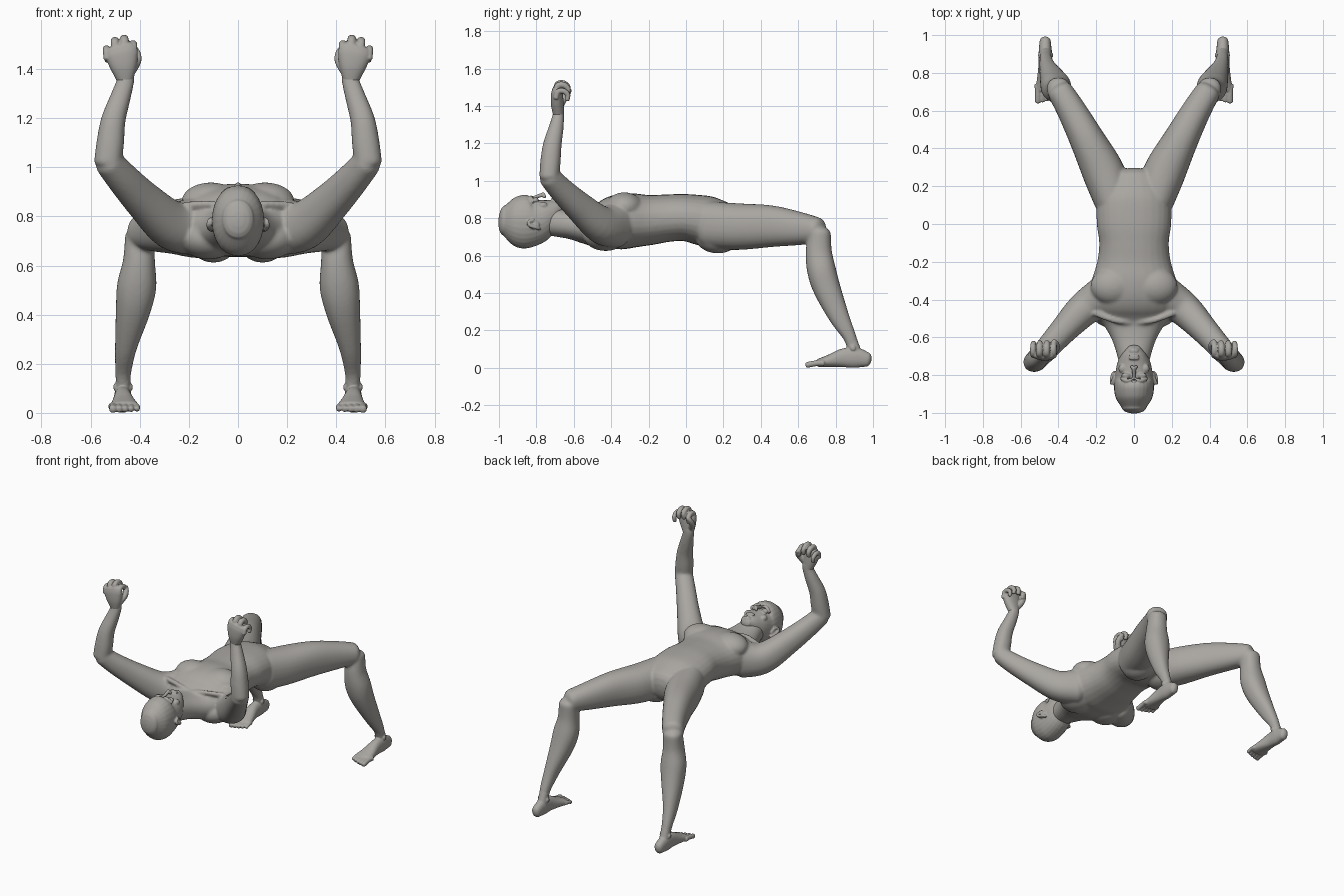
import bpy, bmesh, math
from mathutils import Vector, Matrix

cube = bpy.data.objects.get("Cube")
if cube:
    bpy.data.objects.remove(cube, do_unlink=True)

skin = bpy.data.materials.new("warm grey clay")
skin.use_nodes = True
COLOR = (0.40, 0.385, 0.36, 1)
skin.diffuse_color = COLOR
skin.node_tree.nodes["Principled BSDF"].inputs["Base Color"].default_value = COLOR


def spline(keys, steps):
    """Catmull-Rom through keys (x, y, z, side radius, depth radius)."""
    out = []
    for i in range(len(keys) - 1):
        p0, p1 = keys[max(i - 1, 0)], keys[i]
        p2, p3 = keys[i + 1], keys[min(i + 2, len(keys) - 1)]
        for k in range(steps):
            t = k / steps
            out.append([0.5 * (2 * b + (c - a) * t + (2 * a - 5 * b + 4 * c - d) * t * t
                        + (3 * b - a - 3 * c + d) * t ** 3) for a, b, c, d in zip(p0, p1, p2, p3)])
    out.append(list(keys[-1]))
    return out


def loft(bm, keys, cap=0.6, side=(1, 0, 0), square=0.9, n=28, steps=5):
    """Rounded tube through the keys, with domed ends."""
    keys = [tuple(k) if len(k) == 5 else (*k, k[3]) for k in keys]
    rows = spline(keys, steps)
    pts = [Vector(r[:3]) for r in rows]
    tans = [(pts[min(i + 1, len(pts) - 1)] - pts[max(i - 1, 0)]).normalized() for i in range(len(pts))]
    secs = [(p, t, r[3], r[4]) for p, t, r in zip(pts, tans, rows)]

    def dome(sec, sign):
        p, t, a, b = sec
        angles = [math.pi / 2 * f for f in (0.25, 0.5, 0.75, 0.95)]
        return [(p + t * sign * cap * min(a, b) * math.sin(g), t, a * math.cos(g), b * math.cos(g))
                for g in angles]

    secs = dome(secs[0], -1)[::-1] + secs + dome(secs[-1], 1)
    rings = []
    for p, t, a, b in secs:
        u = Vector(side)
        u = (u - t * u.dot(t)).normalized()
        v = t.cross(u)
        ring = []
        for j in range(n):
            c, s = math.cos(math.tau * j / n), math.sin(math.tau * j / n)
            ring.append(bm.verts.new(p + u * a * math.copysign(abs(c) ** square, c)
                                     + v * b * math.copysign(abs(s) ** square, s)))
        rings.append(ring)
    for r0, r1 in zip(rings, rings[1:]):
        for j in range(n):
            k = (j + 1) % n
            bm.faces.new((r0[j], r0[k], r1[k], r1[j]))
    bm.faces.new(rings[0][::-1])
    bm.faces.new(rings[-1])


def ball(bm, center, radii, turn=0, axis='Z'):
    mat = Matrix.Translation(center) @ Matrix.Rotation(turn, 4, axis) @ Matrix.Diagonal((*radii, 1))
    bmesh.ops.create_icosphere(bm, subdivisions=4, radius=1, matrix=mat)


def mirror(bm):
    """Copy everything so far across x = 0."""
    copy = bmesh.ops.duplicate(bm, geom=bm.verts[:] + bm.edges[:] + bm.faces[:])["geom"]
    for g in copy:
        if isinstance(g, bmesh.types.BMVert):
            g.co.x *= -1
    bmesh.ops.reverse_faces(bm, faces=[g for g in copy if isinstance(g, bmesh.types.BMFace)])


def finish(bm, name, voxel, smooth):
    """Fuse the overlapping volumes into one smooth skin."""
    mesh = bpy.data.meshes.new(name)
    bm.to_mesh(mesh)
    bm.free()
    mesh.materials.append(skin)
    ob = bpy.data.objects.new(name, mesh)
    bpy.context.collection.objects.link(ob)
    bpy.context.view_layer.objects.active = ob
    rm = ob.modifiers.new("fuse", 'REMESH')
    rm.mode, rm.voxel_size, rm.use_smooth_shade = 'VOXEL', voxel, True
    sm = ob.modifiers.new("soften", 'SMOOTH')
    sm.factor, sm.iterations = 0.5, smooth
    for m in ("fuse", "soften"):
        bpy.ops.object.modifier_apply(modifier=m)
    return ob


# Body: limbs first, mirrored, then the torso
bm = bmesh.new()
loft(bm, [(.11, .12, .765, .10, .125), (.16, .27, .755, .112, .125), (.25, .45, .757, .092, .112),
          (.33, .6, .745, .077, .09), (.39, .7, .735, .068, .07)])
loft(bm, [(.40, .715, .72, .06), (.403, .71, .62, .065, .07), (.412, .725, .52, .08, .077),
          (.427, .755, .42, .071, .073), (.456, .82, .27, .045, .054), (.467, .873, .17, .033, .036),
          (.468, .893, .11, .028, .032)])
loft(bm, [(.17, -.38, .76, .10, .12), (.27, -.455, .765, .09, .10), (.38, -.57, .86, .072, .08),
          (.47, -.67, .955, .062, .066), (.525, -.728, 1.02, .057, .058)], side=(1, 1, 0))
loft(bm, [(.53, -.732, 1.02, .056, .052), (.52, -.725, 1.10, .056, .054), (.508, -.715, 1.19, .05, .05),
          (.48, -.695, 1.28, .042, .04), (.459, -.682, 1.35, .036, .031), (.46, -.68, 1.39, .036, .028)])
ball(bm, (.11, -.33, .86), (.12, .10, .078))      # chest muscle
ball(bm, (.10, .17, .70), (.10, .12, .088))       # buttock
ball(bm, (.12, -.43, .71), (.12, .12, .085))      # shoulder blade
loft(bm, [(.02, -.52, .835, .014), (.11, -.51, .85, .014), (.21, -.47, .845, .016)], side=(0, 1, 0))
mirror(bm)
loft(bm, [(0, .23, .765, .14, .11), (0, .12, .782, .193, .135), (0, 0, .803, .197, .126),
          (0, -.1, .80, .184, .127), (0, -.2, .79, .195, .135), (0, -.3, .787, .225, .147),
          (0, -.38, .775, .24, .145), (0, -.46, .755, .225, .12), (0, -.53, .752, .165, .092),
          (0, -.61, .765, .118, .078), (0, -.7, .78, .088, .077), (0, -.77, .79, .075, .075)])
finish(bm, "body", 0.008, 8)

# Head: eyes, brows and ears mirrored, then skull and face
bm = bmesh.new()
ball(bm, (.043, -.805, .897), (.024, .011, .014), .1)
ball(bm, (.043, -.796, .896), (.021, .007, .014), .1)
loft(bm, [(.014, -.823, .912, .008), (.04, -.83, .910, .009), (.068, -.818, .888, .007)], side=(0, 1, 0))
ball(bm, (.06, -.765, .868), (.022, .025, .02))
loft(bm, [(.10, -.782, .742, .008), (.113, -.80, .75, .01), (.119, -.835, .762, .01),
          (.117, -.842, .78, .009), (.108, -.815, .79, .008)], side=(0, 0, 1))
ball(bm, (.105, -.812, .765), (.008, .028, .024))
ball(bm, (.011, -.757, .917), (.009, .01, .011))
mirror(bm)
loft(bm, [(0, -.658, .862, .036, .03), (0, -.69, .85, .062, .053), (0, -.74, .82, .088, .09),
          (0, -.8, .788, .10, .124), (0, -.86, .782, .106, .144), (0, -.92, .785, .097, .128),
          (0, -.97, .788, .066, .082)], cap=.5, square=.95)
loft(bm, [(0, -.82, .907, .009), (0, -.785, .92, .010), (0, -.76, .926, .013)])
for y in (-.712, -.699):
    ball(bm, (0, y, .901), (.03, .0075, .012))
ball(bm, (0, -.672, .885), (.026, .018, .015))
finish(bm, "head", 0.0045, 3)

# Hands: palm, loosely curled fingers and thumb
for s, label in ((1, "left"), (-1, "right")):
    bm = bmesh.new()
    loft(bm, [(.46, -.682, 1.36, .036, .03), (.466, -.688, 1.41, .055, .034),
              (.474, -.69, 1.46, .067, .032), (.48, -.69, 1.485, .062, .026)], cap=.7)
    for x, z, r in ((.425, 1.487, .0165), (.461, 1.508, .0175), (.499, 1.5, .017), (.533, 1.468, .015)):
        loft(bm, [(x, -.695, z - .025, r), (x + .002, -.685, z + .008, r), (x + .002, -.655, z + .012, r),
                  (x, -.632, z - .008, r * .9), (x - .002, -.635, z - .035, r * .8)], n=14)
    loft(bm, [(.435, -.68, 1.40, .024), (.412, -.655, 1.435, .019), (.413, -.635, 1.465, .016),
              (.425, -.622, 1.485, .013)], n=14, side=(0, 1, 0))
    if s < 0:
        mirror(bm)
        bmesh.ops.delete(bm, geom=[v for v in bm.verts if v.co.x > 0], context='VERTS')
    finish(bm, label + "_hand", 0.004, 3)

# Feet: heel to ball, ankle, and a fan of toes
for s, label in ((1, "left"), (-1, "right")):
    bm = bmesh.new()
    loft(bm, [(.47, .965, .045, .03, .04), (.47, .905, .055, .035, .055), (.469, .84, .053, .037, .05),
              (.465, .77, .038, .049, .034), (.462, .715, .027, .06, .023)], cap=.9)
    loft(bm, [(.468, .91, .05, .034, .04), (.468, .898, .10, .031, .034), (.467, .882, .15, .03, .032)])
    for dx in (-.03, .03):
        ball(bm, (.468 + dx, .893, .105), (.01, .016, .016))
    for i, length in enumerate((.022, .033, .041, .047, .052)):
        x, r = .411 + .0245 * i, .0115 + .001 * i
        loft(bm, [(x + .004, .735, .026, r), (x, .71, .026, r), (x, .70 - length * .6, .02, r),
                  (x, .70 - length, .015, r)], n=14)
    if s < 0:
        mirror(bm)
        bmesh.ops.delete(bm, geom=[v for v in bm.verts if v.co.x > 0], context='VERTS')
    finish(bm, label + "_foot", 0.004, 3)
